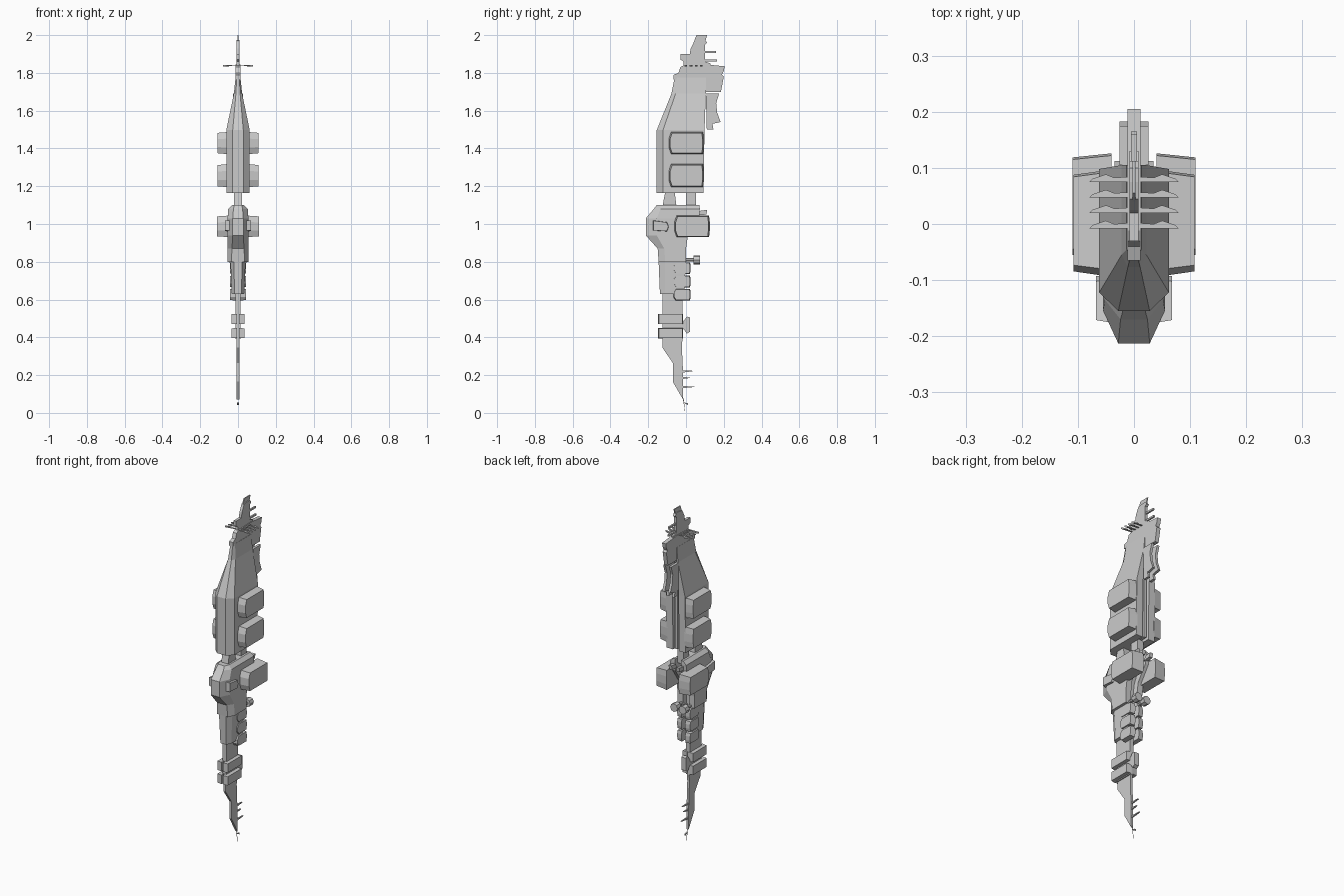
import bpy, bmesh, math


def finish(name, bm):
    bmesh.ops.recalc_face_normals(bm, faces=bm.faces)
    me = bpy.data.meshes.new(name)
    bm.to_mesh(me)
    bm.free()
    ob = bpy.data.objects.new(name, me)
    bpy.context.collection.objects.link(ob)
    return ob


def skin(name, rings, mirror=False):
    # Join equal-length rings of points and cap both ends
    bm = bmesh.new()
    for s in ((1, -1) if mirror else (1,)):
        vs = [[bm.verts.new((x * s, y, z)) for x, y, z in r] for r in rings]
        n = len(vs[0])
        for a, b in zip(vs, vs[1:]):
            for i in range(n):
                bm.faces.new((a[i], a[(i + 1) % n], b[(i + 1) % n], b[i]))
        bm.faces.new(vs[0])
        bm.faces.new(vs[-1])
    return finish(name, bm)


def body(name, levels, notch=0.02):
    # Chamfered nose, flat sides and a groove down the back
    rings = []
    for z, yf, ys, yb, fw, w, depth in levels:
        g = min(notch, w * 0.6)
        half = [(fw, yf), (w, ys), (w, yb), (g, yb), (g * 0.9, yb - depth)]
        rings.append([(x, y, z) for x, y in half] + [(-x, y, z) for x, y in reversed(half)])
    return skin(name, rings)


def plate(name, prof, x0, x1, taper=1.0, mirror=True):
    # Side profile (y, z) swept from x0 to x1, shrinking outward
    cy = sum(p[0] for p in prof) / len(prof)
    cz = sum(p[1] for p in prof) / len(prof)
    outer = [(x1, cy + (y - cy) * taper, cz + (z - cz) * taper) for y, z in prof]
    return skin(name, [[(x0, y, z) for y, z in prof], outer], mirror)


def rect(y0, y1, z0, z1):
    return [(y0, z0), (y1, z0), (y1, z1), (y0, z1)]


def pod(name, y0, y1, z0, z1, x0, x1):
    h = (z1 - z0) * 0.3
    prof = [(y0 + .012, z0), (y1 - .004, z0), (y1, z0 + h), (y1, z1 - h), (y1 - .004, z1),
            (y0 + .012, z1), (y0, z1 - h), (y0, z0 + h)]
    return plate(name, prof, x0, x1, 0.92)


# Upper hull
body("upper_hull", [
    (1.163, -.155, -.122, .092, .028, .062, .06),
    (1.497, -.155, -.122, .098, .028, .062, .06),
    (1.69, -.077, -.055, .105, .011, .022, .01),
    (1.775, -.06, -.045, .105, .007, .013, .002)])

# Stepped crest on top of the hull
plate("crest_base", [(-.065, 1.765), (.1, 1.765), (.1, 1.70), (.185, 1.70), (.2, 1.78),
                     (.19, 1.79), (.2, 1.81), (.205, 1.835), (.1, 1.845), (-.012, 1.84),
                     (-.03, 1.83), (-.04, 1.80), (-.065, 1.79)], -.012, .012, mirror=False)
plate("crest_tower", [(-.012, 1.83), (.13, 1.83), (.13, 1.85), (.1, 1.86), (.1, 1.95), (.112, 1.96),
                      (.1, 1.975), (.075, 1.975), (.045, 1.97), (.025, 1.93), (.02, 1.9), (-.03, 1.9),
                      (-.03, 1.87), (-.012, 1.86)], -.008, .008, mirror=False)
plate("crest_tip", [(.04, 1.96), (.1, 1.96), (.112, 2.0), (.055, 2.0)], -.003, .003, mirror=False)
for i, (y, z) in enumerate([(.16, 1.91), (.165, 1.865)]):
    plate(f"crest_spike_{i}", rect(.09, y, z - .005, z + .005), -.005, .005, mirror=False)

# Swept crest blades
for i in range(4):
    y = -.008 + i * .0275
    out = [(.005, y), (.08, y), (.074, y + .006), (.05, y + .014), (.035, y + .008), (.005, y + .01)]
    skin(f"crest_blade_{i}", [[(a, b, 1.834 + .006 * (a < .05)) for a, b in out],
                              [(a, b, 1.842) for a, b in out]], True)

# Rear fins behind the hull
plate("rear_fin", [(.105, 1.69), (.175, 1.69), (.16, 1.64), (.165, 1.59), (.183, 1.54), (.14, 1.53),
                   (.145, 1.50), (.11, 1.50)], .011, .026)
plate("rear_spine", rect(.03, .09, 1.17, 1.62), -.008, .008, mirror=False)

# Side pods
pod("hull_pod_upper", -.092, .095, 1.37, 1.487, .055, .108)
pod("hull_pod_lower", -.092, .095, 1.195, 1.317, .055, .108)
pod("waist_pod", -.063, .126, .93, 1.045, .04, .11)

# Waist struts
plate("front_strut", [(-.125, 1.09), (-.05, 1.09), (-.06, 1.17), (-.11, 1.17)], -.022, .022, mirror=False)
plate("rear_strut", rect(0, .052, 1.07, 1.17), -.02, .02, mirror=False)

# Middle body
body("middle_body", [
    (.80, -.145, -.11, 0, .035, .055, .03),
    (.87, -.15, -.115, 0, .032, .055, .03),
    (.94, -.213, -.155, .01, .028, .055, .03),
    (1.03, -.213, -.155, .07, .028, .055, .05),
    (1.08, -.17, -.135, .073, .024, .052, .05),
    (1.10, -.155, -.13, .072, .02, .032, .04)])
plate("cheek_block", [(-.175, .965), (-.1, .96), (-.09, .985), (-.1, 1.01), (-.175, 1.02)], .045, .068, .92)
plate("waist_hook", [(.06, 1.045), (.075, 1.07), (.112, 1.075), (.108, 1.05)], .015, .035)

# Rear thrusters
bm = bmesh.new()
for s in (-1, 1):
    for r, y0, y1 in ((.009, -.03, .045), (.024, .04, .073)):
        vs = bmesh.ops.create_cone(bm, cap_ends=True, segments=8, radius1=r, radius2=r, depth=y1 - y0)["verts"]
        for v in vs:
            x, y, z = v.co
            v.co = (x + .028 * s, z + (y0 + y1) / 2, y + .81)
finish("rear_thrusters", bm)

# Lower body and its side blocks
body("lower_body", [(.63, -.138, -.11, -.01, .018, .033, .03), (.80, -.145, -.11, 0, .022, .04, .03)], .012)
for i, z in enumerate((.595, .665, .735)):
    pod(f"lower_block_{i}", -.067, .025, z, z + .062, .012, .042)

# Tail blade with clamps
plate("tail_stem", rect(-.125, -.018, .39, .64), -.013, .013, mirror=False)
plate("tail_blade", [(-.125, .40), (-.125, .345), (-.07, .265), (-.07, .165), (-.015, .07), (-.015, .2),
                     (-.022, .35), (-.018, .40)], -.007, .007, mirror=False)
for i, z in enumerate((.395, .47)):
    plate(f"tail_clamp_{i}", rect(-.147, -.015, z, z + .054), .004, .034, .95)
plate("tail_knob", [(-.018, .45), (.005, .42), (.022, .43), (.022, .505), (.005, .51), (-.018, .48)],
      -.014, .014, mirror=False)

# Tail spikes and fine needle at the bottom
for i, (y, z) in enumerate([(.035, .22), (.022, .185), (.045, .137)]):
    plate(f"tail_spike_{i}", [(-.025, z - .007), (y, z), (y, z + .003), (-.025, z + .005)], -.004, .004, mirror=False)
plate("tail_fleck", [(-.014, .055), (.01, .042), (.01, .052)], -.004, .004, mirror=False)
plate("tail_needle", [(-.017, .08), (-.013, .08), (-.004, 0), (-.005, 0)], -.0008, .0008, mirror=False)
